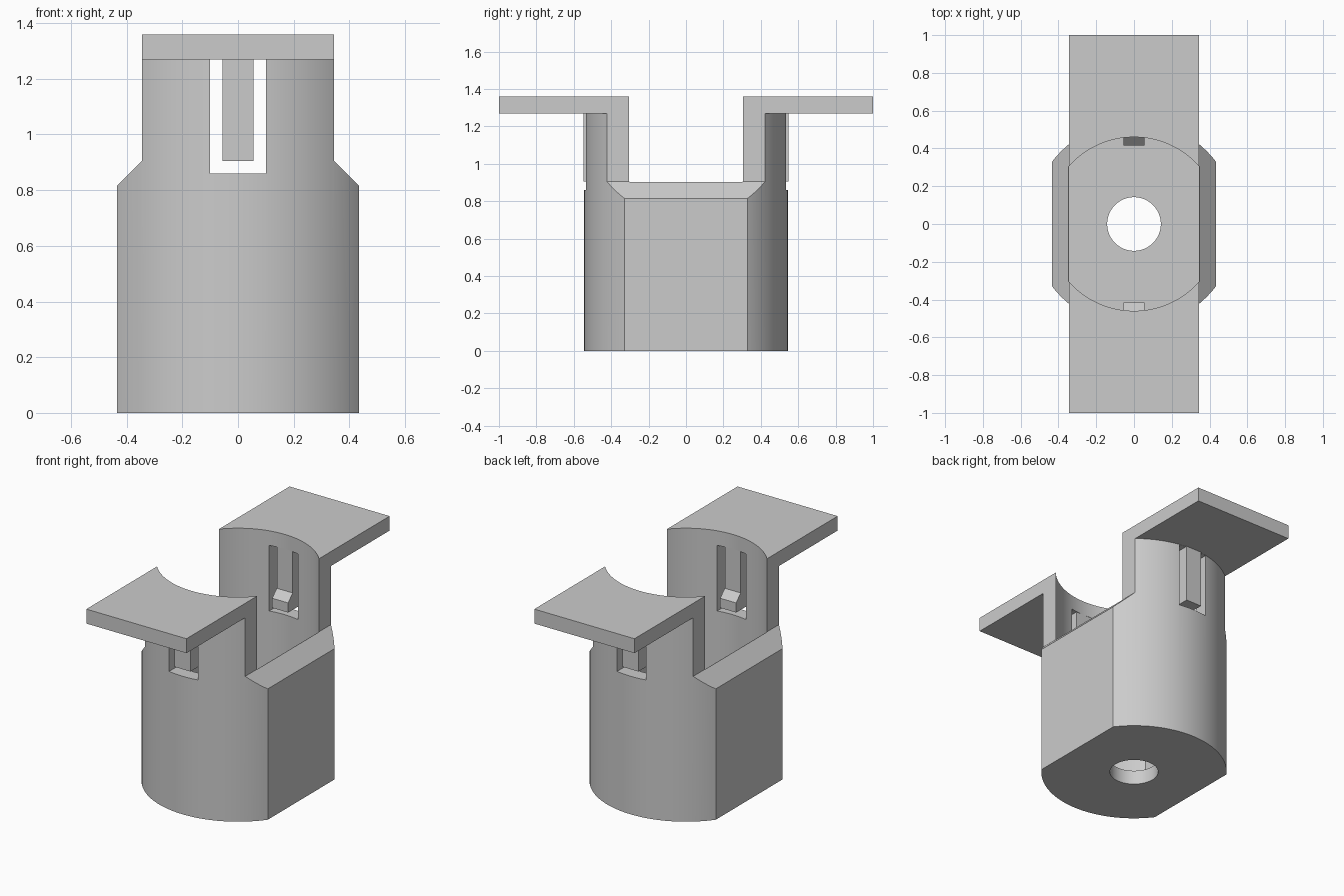
import bpy, bmesh, math

if "Cube" in bpy.data.objects:
    bpy.data.objects.remove(bpy.data.objects["Cube"])

grey = bpy.data.materials.new("plain grey")
grey.use_nodes = True
grey.diffuse_color = (0.6, 0.6, 0.6, 1)
grey.node_tree.nodes["Principled BSDF"].inputs["Base Color"].default_value = (0.6, 0.6, 0.6, 1)


def finish(name, bm):
    bmesh.ops.recalc_face_normals(bm, faces=bm.faces)
    mesh = bpy.data.meshes.new(name)
    bm.to_mesh(mesh)
    bm.free()
    mesh.materials.append(grey)
    obj = bpy.data.objects.new(name, mesh)
    bpy.context.collection.objects.link(obj)
    return obj


def prism(name, points, axis, length):
    """Extrude a closed outline of 3D points along an axis."""
    bm = bmesh.new()
    face = bm.faces.new([bm.verts.new(p) for p in points])
    new = bmesh.ops.extrude_face_region(bm, geom=[face])["geom"]
    verts = [v for v in new if isinstance(v, bmesh.types.BMVert)]
    bmesh.ops.translate(bm, verts=verts, vec=[length * a for a in axis])
    return finish(name, bm)


def cylinder(name, radius, z0, z1):
    n = 128
    ring = [(radius * math.cos(math.tau * i / n), radius * math.sin(math.tau * i / n), z0)
            for i in range(n)]
    return prism(name, ring, (0, 0, 1), z1 - z0)


def silhouette(name, half):
    """Symmetric front outline given by its right half, run through the full depth."""
    outline = half + [(-x, z) for x, z in reversed(half)]
    return prism(name, [(x, -2, z) for x, z in outline], (0, 1, 0), 4)


def box(name, x, y0, y1, z0, z1):
    return prism(name, [(-x, y0, z0), (x, y0, z0), (x, y1, z0), (-x, y1, z0)],
                 (0, 0, 1), z1 - z0)


def combine(obj, other, operation):
    mod = obj.modifiers.new(operation.lower(), "BOOLEAN")
    mod.operation, mod.solver, mod.object = operation, "EXACT", other
    bpy.context.view_layer.objects.active = obj
    bpy.ops.object.modifier_apply(modifier=mod.name)
    bpy.data.objects.remove(other)


# Round body and top flanges, trimmed to the shouldered front outline
body = cylinder("housing_body", 0.545, -0.1, 1.3)
combine(body, box("flange_block", 0.6, -1, 1, 1.27, 1.5), "UNION")
combine(body, silhouette("outline", [(0.435, 0), (0.435, 0.815), (0.345, 0.905),
                                     (0.345, 1.36)]), "INTERSECT")

# Flat-sided cavity, opening to the full bore above the shoulders
cavity = cylinder("cavity", 0.46, 0, 1.6)
combine(cavity, silhouette("cavity_outline", [(0.344, 0.09), (0.344, 0.904), (0.6, 0.904),
                                              (0.6, 1.5)]), "INTERSECT")
combine(body, cavity, "DIFFERENCE")
combine(body, cylinder("floor_hole", 0.142, -0.2, 0.2), "DIFFERENCE")

# Slots and hooked spring tongues, one on each side
for side, name in ((-1, "front"), (1, "back")):
    combine(body, box("slot", 0.1, side * 0.35, side * 0.65, 0.86, 1.269), "DIFFERENCE")
    profile = [(0.547, 1.27), (0.547, 0.905), (0.415, 0.905), (0.415, 0.965),
               (0.46, 1.01), (0.46, 1.27)]
    prism(name + "_tongue", [(-0.055, side * y, z) for y, z in profile], (1, 0, 0), 0.11)

# Smooth curved walls, keep edges crisp
bpy.ops.object.select_all(action="DESELECT")
body.select_set(True)
bpy.context.view_layer.objects.active = body
bpy.ops.object.shade_smooth_by_angle(angle=math.radians(25))
